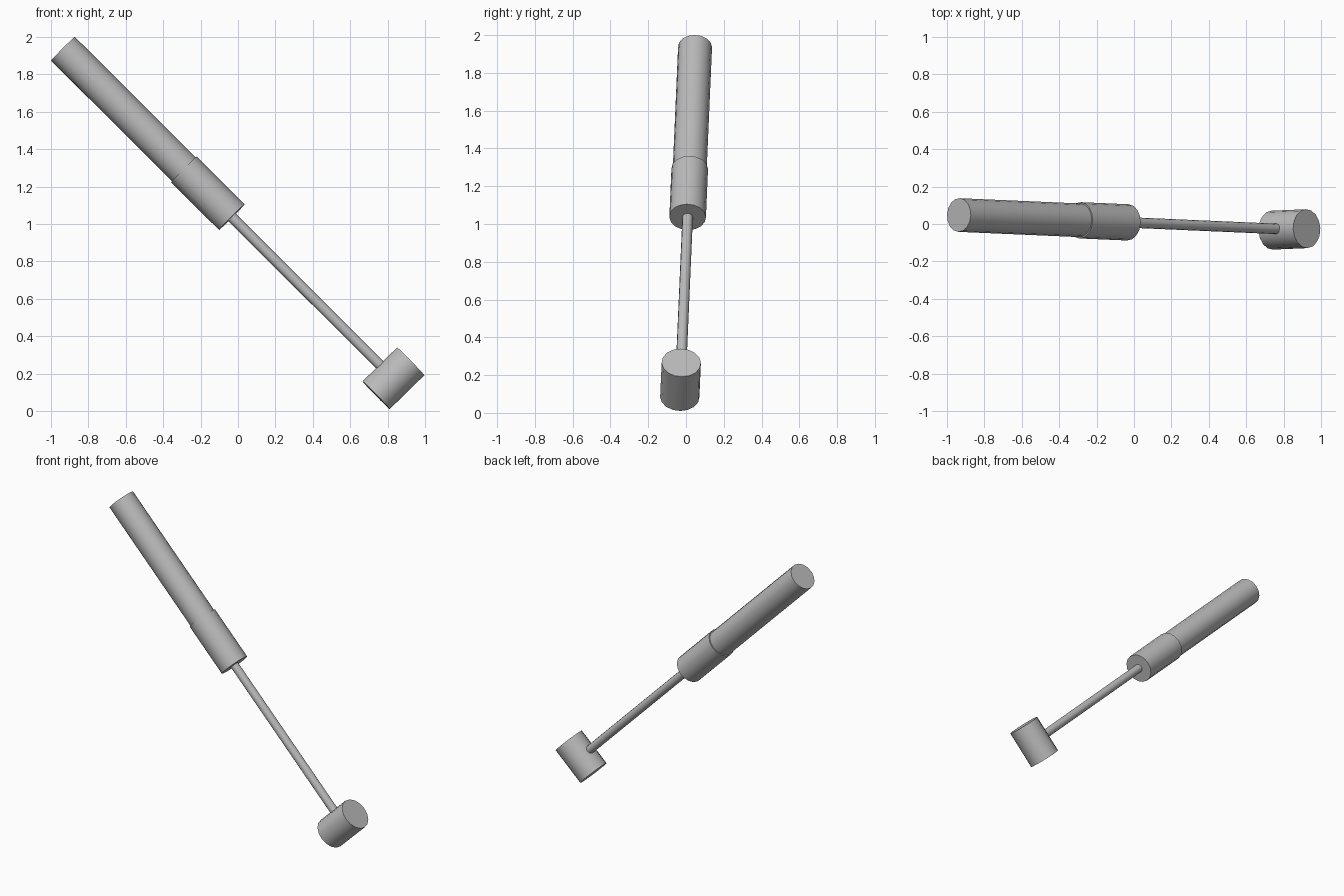
import bpy
from mathutils import Vector

cube = bpy.data.objects.get("Cube")
if cube:
    bpy.data.objects.remove(cube, do_unlink=True)

grey = bpy.data.materials.new("plain grey")
grey.use_nodes = True
colour = (0.5, 0.5, 0.5, 1)
grey.diffuse_color = colour
grey.node_tree.nodes["Principled BSDF"].inputs["Base Color"].default_value = colour


def rod_between(name, start, end, radius, sides=16):
    """Capped cylinder running from start to end."""
    start, end = Vector(start), Vector(end)
    axis = end - start
    bpy.ops.mesh.primitive_cylinder_add(
        vertices=sides, radius=radius, depth=axis.length, location=(start + end) / 2)
    obj = bpy.context.object
    obj.name = name
    obj.rotation_euler = axis.to_track_quat('Z', 'Y').to_euler()
    obj.data.materials.append(grey)
    bpy.ops.object.shade_smooth_by_angle(angle=0.6)
    return obj


# Centre line of the handle, from the grip end down to the head
top = Vector((-0.936, 0.048, 1.937))
head = Vector((0.831, -0.029, 0.175))


def along(t):
    return top.lerp(head, t)


rod_between("grip", top, along(0.40), 0.09)
rod_between("collar", along(0.366), along(0.511), 0.097)
rod_between("shaft", along(0.49), head, 0.028, 12)

# Head set across the shaft
half = Vector((0.0925, 0.004, 0.0905))
rod_between("hammer_head", head - half, head + half, 0.104)
